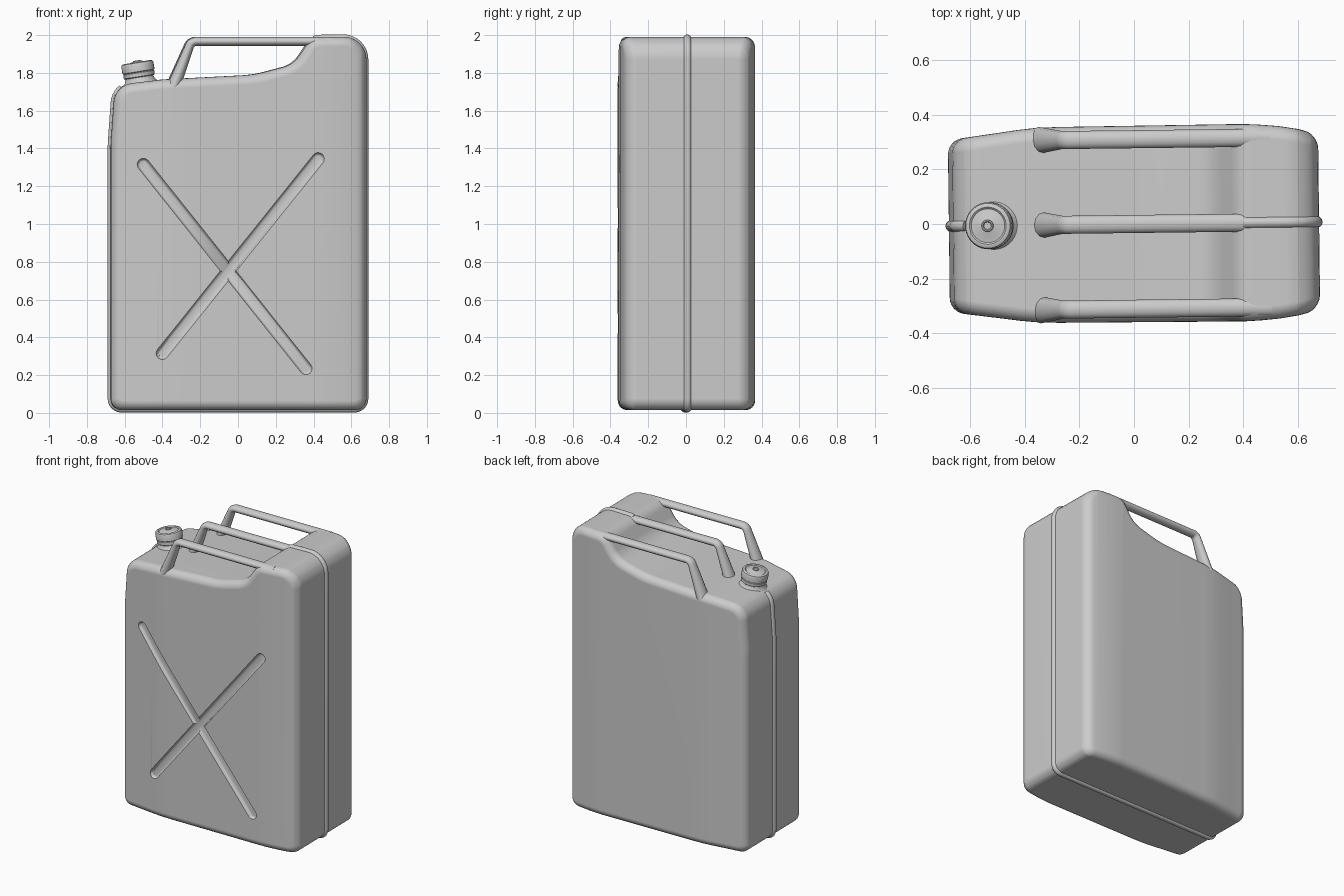
import bpy, bmesh, math
from mathutils import Vector, Matrix

if "Cube" in bpy.data.objects:
    bpy.data.objects.remove(bpy.data.objects["Cube"], do_unlink=True)

mat = bpy.data.materials.new("light_grey")
mat.use_nodes = True
GREY = (0.6, 0.6, 0.6, 1)
mat.diffuse_color = GREY
mat.node_tree.nodes["Principled BSDF"].inputs["Base Color"].default_value = GREY

TURN = Matrix.Rotation(0.012, 4, 'Z')   # the whole can stands slightly turned
EDGE = 0.05                             # rounding of the panel edges
# half depth of the can along x
DEPTH = [(-.7, .31), (-.62, .322), (-.5, .338), (-.42, .349), (-.36, .355), (-.28, .358),
         (.4, .361), (.46, .358), (.53, .352), (.6, .341), (.65, .328), (.7, .31)]


def half_depth(x):
    for (a, u), (b, v) in zip(DEPTH, DEPTH[1:]):
        if x <= b:
            return u + (v - u) * (x - a) / (b - a)
    return DEPTH[-1][1]


def fillet(corners, closed=True, steps=8):
    """Polyline through (x, z, radius) corners, each rounded by an arc."""
    out, n = [], len(corners)
    for i, (x, z, r) in enumerate(corners):
        p = Vector((x, z))
        if not closed and i in (0, n - 1):
            out.append(p)
            continue
        a = (Vector(corners[i - 1][:2]) - p).normalized()
        b = (Vector(corners[(i + 1) % n][:2]) - p).normalized()
        half = a.angle(b) / 2
        centre = p + (a + b).normalized() * r / math.sin(half)
        start = p + a * r / math.tan(half) - centre
        end = p + b * r / math.tan(half) - centre
        for k in range(steps + 1):
            blend = start.angle(end) * k / steps
            rest = start.angle(end) - blend
            d = start * math.sin(rest) + end * math.sin(blend)
            out.append(centre + d.normalized() * r)
    return out


def inset(points, d):
    """Move a clockwise outline inwards by d."""
    out, n = [], len(points)
    for i, p in enumerate(points):
        a = (p - points[i - 1]).normalized()
        b = (points[(i + 1) % n] - p).normalized()
        t = (a + b).normalized()
        out.append(p + Vector((t.y, -t.x)) * d / t.dot(a))
    return out


def loft(rings):
    """Solid through equal rings given as (outline, y)."""
    bm = bmesh.new()
    loops = [[bm.verts.new((p.x, y, p.y)) for p in pts] for pts, y in rings]
    n = len(loops[0])
    for a, b in zip(loops, loops[1:]):
        for i in range(n):
            j = (i + 1) % n
            bm.faces.new((a[i], a[j], b[j], b[i]))
    bm.faces.new(loops[0])
    bm.faces.new(loops[-1][::-1])
    return bm


def fit_depth(bm):
    """Slice along x, then bend the y = +-1 panels onto the depth curve."""
    for x, _ in DEPTH:
        bmesh.ops.bisect_plane(bm, geom=bm.verts[:] + bm.edges[:] + bm.faces[:],
                               plane_co=(x, 0, 0), plane_no=(1, 0, 0))
    for v in bm.verts:
        v.co.y = math.copysign(half_depth(v.co.x) - 1 + abs(v.co.y), v.co.y)
    bmesh.ops.recalc_face_normals(bm, faces=bm.faces[:])


def activate(ob):
    bpy.ops.object.select_all(action='DESELECT')
    ob.select_set(True)
    bpy.context.view_layer.objects.active = ob


def finish(ob, angle=40):
    activate(ob)
    bpy.ops.object.shade_smooth_by_angle(angle=math.radians(angle))


def add_mesh(name, bm, matrix=None):
    me = bpy.data.meshes.new(name)
    bm.to_mesh(me)
    bm.free()
    me.materials.append(mat)
    ob = bpy.data.objects.new(name, me)
    bpy.context.collection.objects.link(ob)
    ob.matrix_world = TURN @ (matrix or Matrix())
    return ob


def add_tube(name, points, radius, matrix=None, flare=1):
    cu = bpy.data.curves.new(name, 'CURVE')
    cu.dimensions = '3D'
    cu.bevel_depth, cu.bevel_resolution, cu.use_fill_caps = radius, 4, True
    sp = cu.splines.new('POLY')
    sp.points.add(len(points) - 1)
    for q, p in zip(sp.points, points):
        q.co = (p.x, 0, p.y, 1)
    sp.points[0].radius = flare
    cu.materials.append(mat)
    ob = bpy.data.objects.new(name, cu)
    bpy.context.collection.objects.link(ob)
    ob.matrix_world = TURN @ (matrix or Matrix())
    activate(ob)
    bpy.ops.object.convert(target='MESH')
    finish(bpy.context.object)


def add_lathe(name, profile, matrix):
    bm = bmesh.new()
    vs = [bm.verts.new((r, 0, z)) for r, z in profile]
    es = [bm.edges.new(e) for e in zip(vs, vs[1:])]
    bmesh.ops.spin(bm, geom=vs + es, cent=(0, 0, 0), axis=(0, 0, 1),
                   angle=math.tau, steps=40)
    bmesh.ops.remove_doubles(bm, verts=bm.verts[:], dist=0.0005)
    bmesh.ops.recalc_face_normals(bm, faces=bm.faces[:])
    finish(add_mesh(name, bm, matrix), 35)


# body: side outline, clockwise from the bottom left
OUTLINE = [(-.677, .015, .06), (-.677, 1.42, .8), (-.655, 1.735, .11), (-.4, 1.765, .4),
           (.08, 1.79, .6), (.29, 1.845, .15), (.385, 1.988, .09), (.677, 1.993, .12),
           (.677, .015, .06)]
outline = fillet(OUTLINE)
arcs = [math.pi / 2 * k / 6 for k in range(7)]
rings = [(inset(outline, EDGE * (1 - math.cos(a))), -1 + EDGE * (1 - math.sin(a)))
         for a in reversed(arcs)]
rings += [(pts, -y) for pts, y in reversed(rings)]
bm = loft(rings)
fit_depth(bm)
body = add_mesh("body", bm)


# crossed grooves pressed into the front panel
def capsule(a, b, r):
    a, b = Vector(a), Vector(b)
    ang = math.atan2(b.y - a.y, b.x - a.x)
    pts = []
    for centre, turn in ((a, ang + math.pi * 1.5), (b, ang + math.pi / 2)):
        for k in range(9):
            t = turn - math.pi * k / 8
            pts.append(centre + Vector((math.cos(t), math.sin(t))) * r)
    return pts


for a, b, floor in (((-.505, 1.315), (.355, .235), .98), ((.42, 1.345), (-.405, .315), .9795)):
    bm = loft([(capsule(a, b, .046), -1.02), (capsule(a, b, .033), -1),
               (capsule(a, b, .027), -.988), (capsule(a, b, .017), -floor)])
    fit_depth(bm)
    cutter = add_mesh("groove_cutter", bm)
    cutter.hide_render = True
    mod = body.modifiers.new("groove", 'BOOLEAN')
    mod.operation, mod.solver, mod.object = 'DIFFERENCE', 'EXACT', cutter
    bpy.context.view_layer.update()
    activate(body)
    bpy.ops.object.modifier_apply(modifier=mod.name)
    bpy.data.objects.remove(cutter, do_unlink=True)
finish(body, 50)
body.modifiers.new("even_shading", 'WEIGHTED_NORMAL').keep_sharp = True

# weld seam around the middle, from the top lip down and round to the spout
seam = inset(outline, .008)
first = next(i for i, p in enumerate(seam) if p.x > .4 and p.y > 1.9)
left = next(i for i, p in enumerate(seam) if p.x > -.6 and p.y > 1.6)
add_tube("seam", seam[first:] + seam[:left], .021)

# three carrying handles, wider than they are tall
path = fillet([(-.345, 1.725, 0), (-.25, 1.967, .04), (.5, 1.967, 0)], closed=False)
for name, y in (("front_handle", -.31), ("middle_handle", 0), ("back_handle", .31)):
    add_tube(name, path, .0235,
             Matrix.Translation((0, y, 0)) @ Matrix.Diagonal((1, 1.4, 1, 1)), 1.5)

# spout and screw cap, leaning outwards
spout = Matrix.Translation((-.52, 0, 1.765)) @ Matrix.Rotation(-.16, 4, 'Y')
add_lathe("spout_neck", [(.12, -.045), (.1, -.025), (.082, -.01), (.074, .01), (.072, .03)], spout)
add_lathe("screw_cap", [(0, .012), (.078, .012), (.083, .016), (.083, .036), (.08, .039),
                        (.086, .043), (.086, .08), (.082, .089), (.074, .093), (.068, .093),
                        (.062, .088), (.05, .09), (.022, .098), (.02, .102), (.016, .102),
                        (.013, .097), (0, .097)], spout)
